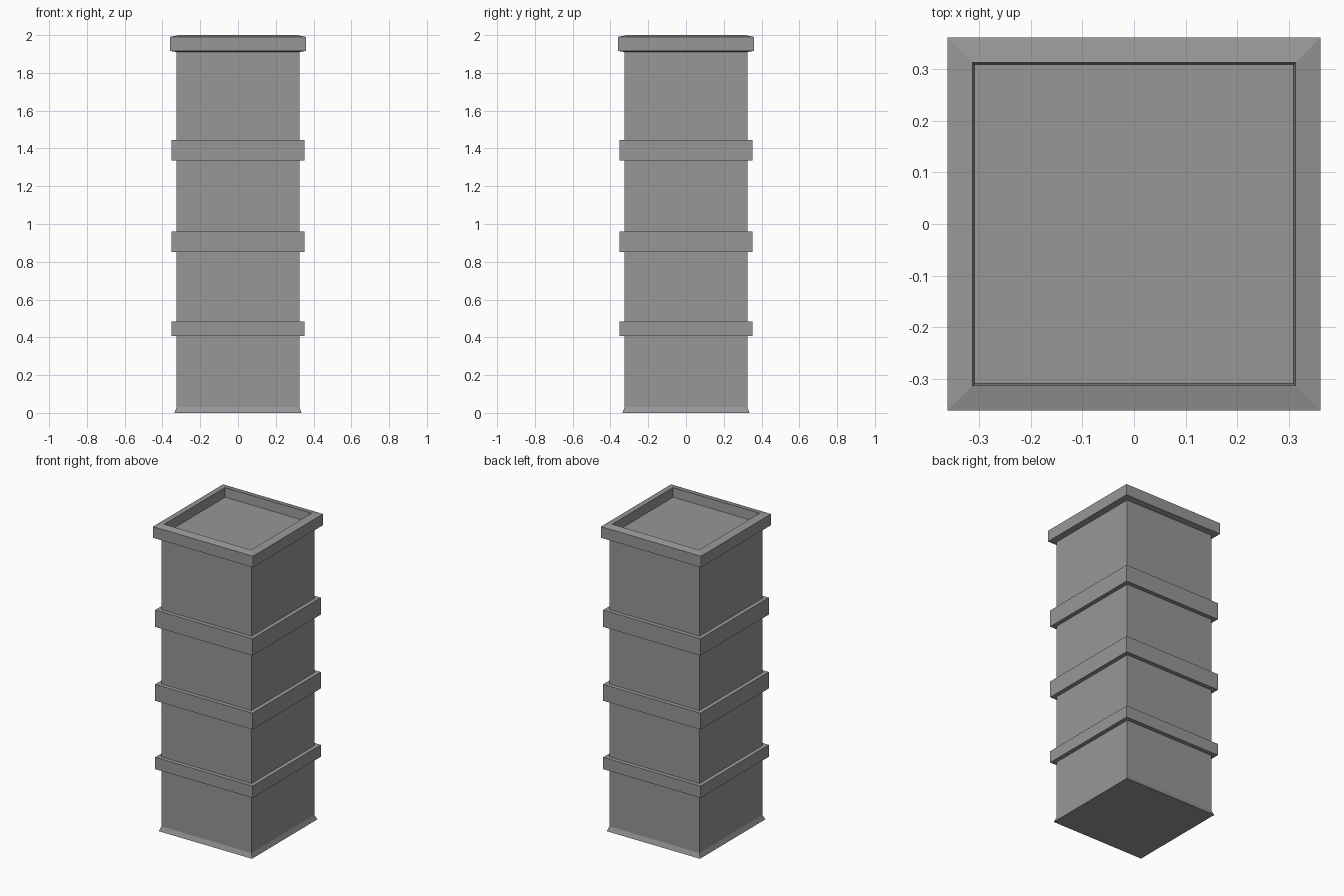
import bpy
import bmesh

cube = bpy.data.objects.get("Cube")
if cube:
    bpy.data.objects.remove(cube, do_unlink=True)

grey = bpy.data.materials.new("stone_grey")
grey.use_nodes = True
colour = (0.31, 0.31, 0.31, 1)
grey.diffuse_color = colour
grey.node_tree.nodes["Principled BSDF"].inputs["Base Color"].default_value = colour


def square_profile(name, profile, loop=False):
    """Sweep (half width, height) points around a square; cap the ends unless looped."""
    bm = bmesh.new()
    corners = ((-1, -1), (1, -1), (1, 1), (-1, 1))
    rings = [[bm.verts.new((x * w, y * w, z)) for x, y in corners] for w, z in profile]
    pairs = list(zip(rings, rings[1:]))
    if loop:
        pairs.append((rings[-1], rings[0]))
    else:
        bm.faces.new(rings[0][::-1])
        bm.faces.new(rings[-1])
    for low, high in pairs:
        for i in range(4):
            j = (i + 1) % 4
            bm.faces.new((low[i], low[j], high[j], high[i]))
    bmesh.ops.recalc_face_normals(bm, faces=bm.faces)
    mesh = bpy.data.meshes.new(name)
    bm.to_mesh(mesh)
    bm.free()
    mesh.materials.append(grey)
    obj = bpy.data.objects.new(name, mesh)
    bpy.context.collection.objects.link(obj)
    return obj


BODY = 0.325

# Shaft with a slightly flared foot
square_profile("shaft", [(0.337, 0), (BODY, 0.03), (BODY, 1.93)])

# Raised bands around the shaft
for name, bottom, top in (("lower_band", 0.407, 0.484),
                          ("middle_band", 0.853, 0.96),
                          ("upper_band", 1.335, 1.445)):
    square_profile(name, [(BODY, bottom), (0.352, bottom), (0.352, top), (BODY, top)], loop=True)

# Cap with a sloping rim and a recessed top
square_profile("cap", [(BODY, 1.91), (0.361, 1.917), (0.361, 1.99),
                       (0.313, 2.0), (0.309, 1.94)])
